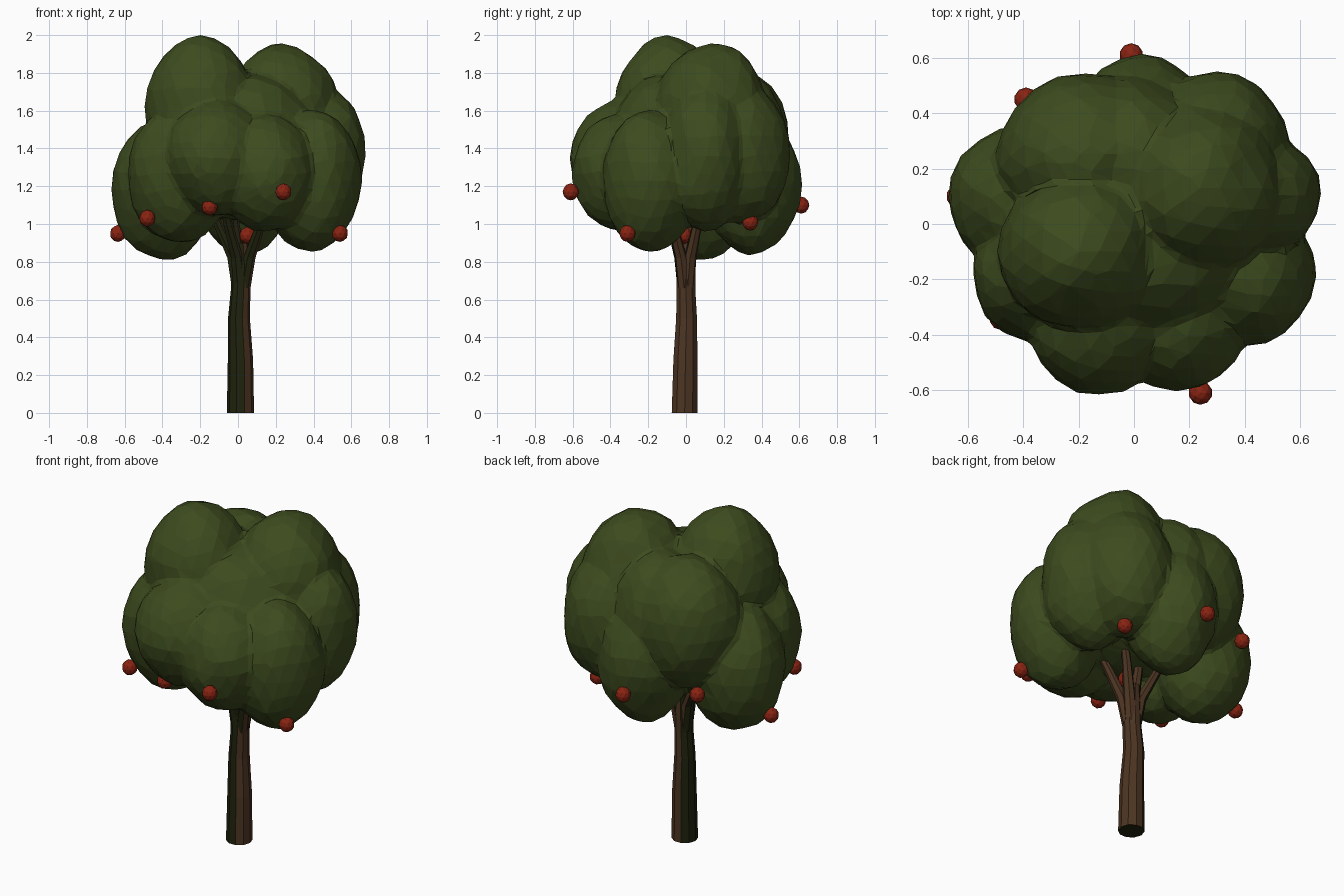
import bpy, bmesh, math
from mathutils import Vector, noise

if "Cube" in bpy.data.objects:
    bpy.data.objects.remove(bpy.data.objects["Cube"])


def mat(name, rgb):
    m = bpy.data.materials.new(name)
    m.diffuse_color = (*rgb, 1)
    m.use_nodes = True
    m.node_tree.nodes["Principled BSDF"].inputs["Base Color"].default_value = m.diffuse_color
    return m


LEAF = mat("leaf green", (0.046, 0.070, 0.013))
BARK = mat("bark brown", (0.073, 0.035, 0.016))
MOSS = mat("dark moss", (0.014, 0.016, 0.004))
RED = mat("fruit red", (0.25, 0.017, 0.006))


def finish(name, bm, *mats):
    me = bpy.data.meshes.new(name)
    bm.to_mesh(me)
    bm.free()
    for m in mats:
        me.materials.append(m)
    ob = bpy.data.objects.new(name, me)
    bpy.context.collection.objects.link(ob)
    return ob


def add_blob(bm, centre, radii, subdiv, lump):
    """Ellipsoid with gentle lumps, added to a bmesh."""
    c = Vector(centre)
    for v in bmesh.ops.create_icosphere(bm, subdivisions=subdiv, radius=1)["verts"]:
        k = 1 + lump * noise.noise(v.co * 1.8 + c * 7)
        v.co = Vector([v.co[i] * radii[i] * k for i in range(3)]) + c


def limb(name, path, sides):
    """Tapering tube through (x, y, z, radius) points, mossy on its left."""
    bm = bmesh.new()
    rings = []
    for x, y, z, r in path:
        rings.append([bm.verts.new((x + r * math.cos(a), y + r * math.sin(a), z))
                      for a in (math.tau * i / sides for i in range(sides))])
    for lo, hi in zip(rings, rings[1:]):
        for i in range(sides):
            j = (i + 1) % sides
            bm.faces.new((lo[i], lo[j], hi[j], hi[i]))
    bm.faces.new(rings[0][::-1])
    bm.faces.new(rings[-1])
    bm.normal_update()
    for f in bm.faces:
        n = f.normal
        f.material_index = int(n.z < -0.9 or (n.z < 0.9 and n.x * 0.906 + n.y * 0.42 < 0))
    finish(name, bm, BARK, MOSS)


# Trunk and branches
limb("trunk", [(0.013, -0.007, 0, 0.072), (0.013, -0.003, 0.28, 0.067), (0.005, 0.003, 0.5, 0.058),
               (0.014, 0, 0.65, 0.052), (0.018, 0, 0.78, 0.052), (0.015, 0.01, 0.9, 0.038)], 10)
ends = [(-0.18, 0.09, 1.2), (0.20, -0.12, 1.2), (-0.03, 0.02, 1.3), (0.17, 0.10, 1.2), (-0.09, -0.13, 1.2)]
for i, (x, y, z) in enumerate(ends):
    limb(f"branch_{i + 1}", [(0.014 + x * 0.08, y * 0.08, 0.66, 0.036),
                             (0.014 + x * 0.22, y * 0.22, 0.82, 0.034),
                             (x * 0.6, y * 0.6, 1.0, 0.026), (x, y, z, 0.017)], 7)

# Foliage: overlapping clumps around a core, fused into one faceted crown
clumps = [
    ((0.02, 0.00, 1.42), (0.45, 0.42, 0.40)),        # core
    ((-0.20, -0.10, 1.615), (0.295, 0.285, 0.38)),   # top left
    ((0.24, 0.13, 1.575), (0.30, 0.30, 0.385)),      # top right
    ((-0.12, -0.33, 1.35), (0.265, 0.285, 0.31)),    # front left
    ((0.15, -0.33, 1.27), (0.275, 0.275, 0.31)),     # front right
    ((0.39, -0.19, 1.23), (0.265, 0.255, 0.38)),     # right front
    ((0.40, 0.10, 1.36), (0.28, 0.24, 0.39)),        # right
    ((0.30, 0.29, 1.37), (0.265, 0.265, 0.37)),      # back right
    ((0.03, 0.34, 1.21), (0.25, 0.27, 0.37)),        # back
    ((-0.18, 0.25, 1.45), (0.315, 0.295, 0.38)),     # back left
    ((0.00, 0.24, 1.46), (0.25, 0.29, 0.36)),        # back middle
    ((-0.40, 0.09, 1.18), (0.27, 0.265, 0.375)),     # left
    ((-0.31, -0.18, 1.26), (0.275, 0.26, 0.36)),     # left front
]
bm = bmesh.new()
for c, r in clumps:
    add_blob(bm, c, r, 3, 0.06)
crown = finish("foliage", bm, LEAF)
fuse = crown.modifiers.new("fuse", "REMESH")
fuse.mode = "VOXEL"
fuse.voxel_size = 0.02
soften = crown.modifiers.new("soften", "SMOOTH")
soften.factor = 0.5
soften.iterations = 3
facet = crown.modifiers.new("facet", "DECIMATE")
facet.ratio = 0.06
baked = bpy.data.meshes.new_from_object(crown.evaluated_get(bpy.context.evaluated_depsgraph_get()))
crown.modifiers.clear()
crown.data = baked
baked.polygons.foreach_set("use_smooth", [False] * len(baked.polygons))

# Fruit hanging on the lower foliage
fruit = [(-0.635, 0.10, 0.95), (-0.48, -0.34, 1.03), (-0.15, -0.48, 1.09), (0.24, -0.61, 1.17),
         (0.54, -0.31, 0.95), (0.05, -0.01, 0.94), (0.35, 0.34, 1.01), (-0.01, 0.61, 1.10),
         (-0.39, 0.45, 1.14)]
for i, c in enumerate(fruit):
    bm = bmesh.new()
    add_blob(bm, c, (0.043, 0.043, 0.045), 2, 0)
    finish(f"fruit_{i + 1}", bm, RED)
